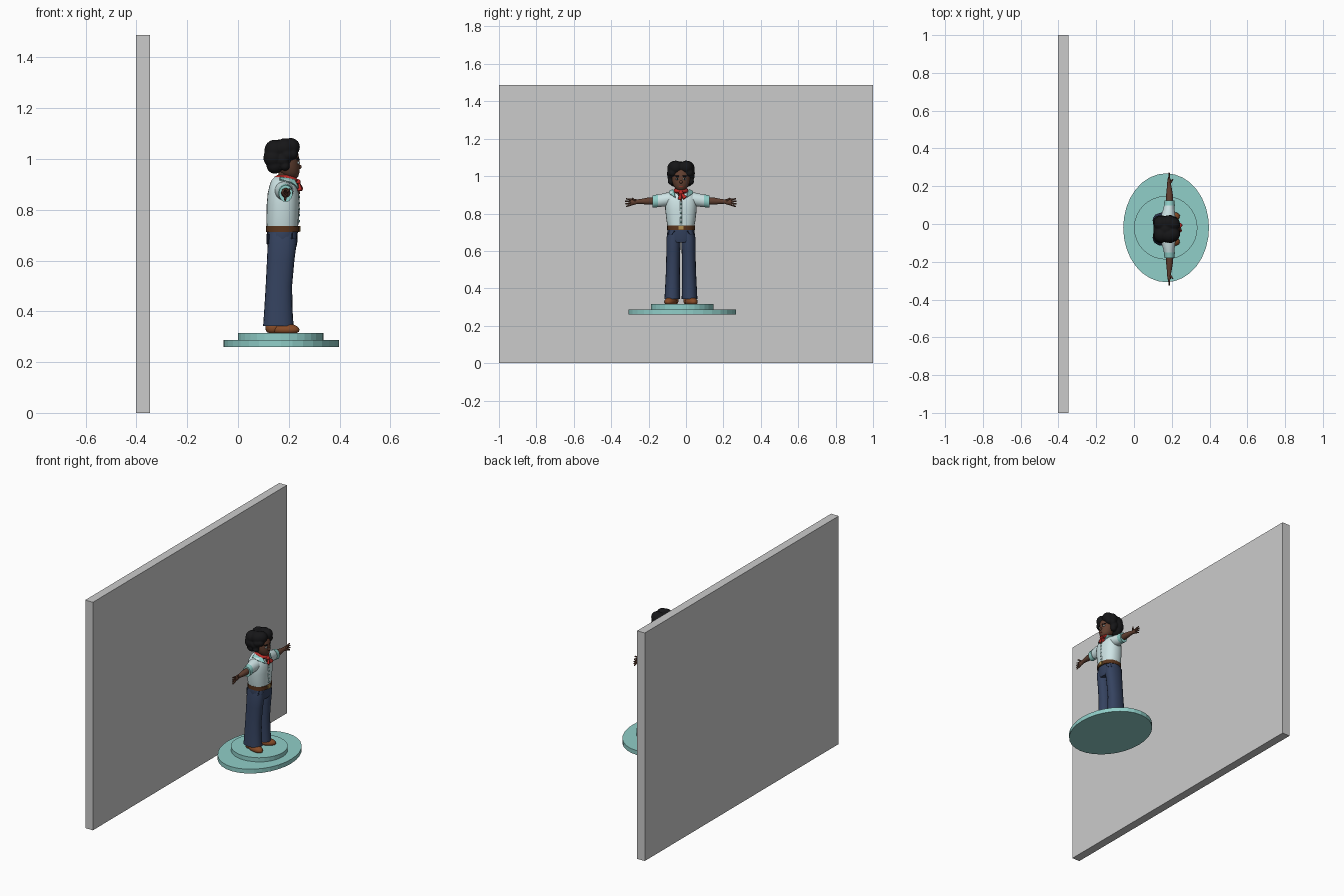
import bpy, bmesh, random
from math import cos, sin, pi
from mathutils import Vector, Matrix

random.seed(4)
Y0 = -0.027   # figure's plane of symmetry


def mat(name, c):
    m = bpy.data.materials.new(name)
    m.diffuse_color = (*c, 1)
    return m


TEAL = mat("teal", (0.28, 0.62, 0.58))
SKIN = mat("skin", (0.12, 0.05, 0.03))
HAIR = mat("hair", (0.008, 0.008, 0.009))
WHITE = mat("white", (0.62, 0.78, 0.79))
DENIM = mat("denim", (0.035, 0.055, 0.115))
DARK = mat("dark_denim", (0.012, 0.02, 0.045))
LEATHER = mat("leather", (0.10, 0.035, 0.012))
SHOE = mat("shoe", (0.24, 0.07, 0.02))
RED = mat("red", (0.5, 0.025, 0.02))
BRASS = mat("brass", (0.45, 0.28, 0.08))


def finish(name, bm, m=None, smooth=True):
    bmesh.ops.recalc_face_normals(bm, faces=bm.faces)
    me = bpy.data.meshes.new(name)
    bm.to_mesh(me)
    bm.free()
    o = bpy.data.objects.new(name, me)
    bpy.context.collection.objects.link(o)
    if m:
        me.materials.append(m)
    if smooth:
        bpy.ops.object.select_all(action='DESELECT')
        o.select_set(True)
        bpy.context.view_layer.objects.active = o
        bpy.ops.object.shade_smooth_by_angle(angle=0.9)
    return o


def loft(name, rings, m, axis='z', n=20, smooth=True, p=1.0):
    """rings: (x, y, z, half-size along x, other half-size); y is relative to Y0"""
    bm = bmesh.new()
    loops = []
    for x, y, z, a, b in rings:
        lp = []
        for i in range(n):
            t = 2 * pi * i / n
            c, s = cos(t), sin(t)
            u = a * abs(c) ** p * (1 if c > 0 else -1)
            v = b * abs(s) ** p * (1 if s > 0 else -1)
            off = (u, v, 0) if axis == 'z' else (u, 0, v)
            lp.append(bm.verts.new(Vector((x, y + Y0, z)) + Vector(off)))
        loops.append(lp)
    for q, r in zip(loops, loops[1:]):
        for i in range(n):
            bm.faces.new((q[i], q[(i + 1) % n], r[(i + 1) % n], r[i]))
    bm.faces.new(loops[0])
    bm.faces.new(loops[-1])
    return finish(name, bm, m, smooth)


def ball(name, c, r, m, turn=0, floor=None, seg=20):
    bm = bmesh.new()
    bmesh.ops.create_uvsphere(bm, u_segments=seg, v_segments=seg // 2, radius=1)
    bm.transform(Matrix.Translation((c[0], c[1] + Y0, c[2])) @ Matrix.Rotation(turn, 4, 'Z')
                 @ Matrix.Diagonal((*r, 1)))
    if floor:
        for v in bm.verts:
            v.co.z = max(v.co.z, floor)
    return finish(name, bm, m)


def rod(name, a, b, r1, r2, m, n=8):
    a, b = Vector(a), Vector(b)
    d = b - a
    bm = bmesh.new()
    bmesh.ops.create_cone(bm, cap_ends=True, segments=n, radius1=r1, radius2=r2, depth=d.length)
    bm.transform(Matrix.Translation((a + b) / 2 + Vector((0, Y0, 0)))
                 @ d.to_track_quat('Z', 'Y').to_matrix().to_4x4())
    return finish(name, bm, m)


def plate(name, pts, m, t=0.006):
    bm = bmesh.new()
    bm.faces.new([bm.verts.new((x, y + Y0, z)) for x, y, z in pts])
    o = finish(name, bm, m, False)
    s = o.modifiers.new("thick", 'SOLIDIFY')
    s.thickness, s.offset = t, 0
    return o


# Backdrop wall
bm = bmesh.new()
bmesh.ops.create_cube(bm, size=1)
bm.transform(Matrix.Translation((-0.375, 0, 0.744)) @ Matrix.Diagonal((0.055, 2, 1.488, 1)))
finish("back_wall", bm, None, False)

# Two-step base
loft("base_lower", [(0.17, 0.007, z, 0.227, 0.288) for z in (0.26, 0.288)], TEAL, n=32, smooth=False)
loft("base_upper", [(0.168, 0.007, z, 0.168, 0.168) for z in (0.288, 0.315)], TEAL, n=32, smooth=False)

# Hips, belt, shirt
loft("hips", [(0.172, 0, 0.645, 0.055, 0.06), (0.174, 0, 0.665, 0.059, 0.077),
              (0.175, 0, 0.72, 0.061, 0.071)], DENIM, p=0.85)
loft("belt", [(0.177, 0, z, 0.066, 0.074) for z in (0.713, 0.737)], LEATHER, p=0.85)
loft("shirt", [(0.175, 0, 0.73, 0.062, 0.071), (0.175, 0, 0.76, 0.063, 0.077),
               (0.177, 0, 0.82, 0.064, 0.084), (0.178, 0, 0.865, 0.061, 0.085),
               (0.177, 0, 0.895, 0.053, 0.080), (0.174, 0, 0.917, 0.042, 0.060),
               (0.175, 0, 0.93, 0.03, 0.034)], WHITE, n=28, p=0.85)
loft("placket", [(0.236, 0, 0.74, 0.003, 0.005), (0.24, 0, 0.82, 0.003, 0.005),
                 (0.238, 0, 0.866, 0.003, 0.005)], WHITE, n=8)
for i in range(5):
    ball("button", (0.241, 0, 0.755 + 0.024 * i), (0.004, 0.005, 0.005), TEAL, seg=8)
plate("buckle", [(0.244, y, z) for y, z in ((-.013, .714), (.013, .714), (.013, .737), (-.013, .737))], BRASS)
plate("chest_opening", [(0.242, 0, 0.862), (0.233, 0.02, 0.905), (0.233, -0.02, 0.905)], SKIN)

# Neck, head and face
loft("neck", [(0.178, 0, 0.9, 0.026, 0.027), (0.186, 0, 0.96, 0.024, 0.025)], SKIN)
loft("head", [(0.212, 0, 0.923, 0.016, 0.012), (0.208, 0, 0.931, 0.029, 0.027),
              (0.203, 0, 0.947, 0.039, 0.039), (0.198, 0, 0.97, 0.045, 0.047),
              (0.195, 0, 1.0, 0.046, 0.051), (0.193, 0, 1.03, 0.043, 0.048),
              (0.19, 0, 1.05, 0.03, 0.034)], SKIN)
ball("nose", (0.242, 0, 0.969), (0.009, 0.009, 0.009), SKIN, seg=12)
ball("mouth", (0.237, 0, 0.946), (0.006, 0.013, 0.003), RED, seg=10)

# Kerchief round the neck
loft("kerchief", [(0.18, 0, 0.905, 0.046, 0.04), (0.186, 0, 0.915, 0.05, 0.044),
                  (0.186, 0, 0.93, 0.042, 0.037), (0.186, 0, 0.937, 0.03, 0.029)], RED)
ball("kerchief_knot", (0.236, 0, 0.91), (0.011, 0.013, 0.011), RED, seg=12)
rod("kerchief_tail", (0.238, 0, 0.912), (0.244, 0.022, 0.882), 0.004, 0.013, RED)
rod("kerchief_tail", (0.238, 0, 0.912), (0.244, -0.008, 0.875), 0.004, 0.01, RED)

# Paired parts
for s in (1, -1):
    loft("trouser_leg", [(0.159, s * .046, 0.343, 0.06, 0.042), (0.159, s * .045, 0.40, 0.056, 0.040),
                         (0.161, s * .043, 0.5, 0.052, 0.037), (0.168, s * .041, 0.6, 0.054, 0.037),
                         (0.174, s * .039, 0.67, 0.057, 0.0385), (0.174, s * .036, 0.71, 0.055, 0.034)],
         DENIM, p=0.9)
    plate("front_pocket", [(0.231, s * .03, .709), (0.212, s * .062, .709),
                           (0.210, s * .069, .685), (0.227, s * .048, .685)], DARK)
    plate("back_pocket", [(0.116, s * .015, .705), (0.122, s * .055, .705),
                          (0.121, s * .055, .665), (0.116, s * .015, .665)], DARK)
    ball("shoe", (0.183, s * .055, 0.327), (0.062, 0.031, 0.026), SHOE, s * 0.3, 0.315)
    ball("shoe_heel", (0.14, s * .043, 0.335), (0.032, 0.03, 0.03), SHOE, 0, 0.315)
    loft("sleeve", [(0.18, s * .045, 0.881, 0.04, 0.032), (0.182, s * .08, 0.874, 0.036, 0.037),
                    (0.185, s * .11, 0.870, 0.029, 0.034), (0.187, s * .15, 0.865, 0.025, 0.031)],
         WHITE, 'y')
    loft("sleeve_cuff", [(0.187, s * .124, 0.868, 0.029, 0.034), (0.188, s * .152, 0.864, 0.027, 0.033)],
         TEAL, 'y')
    loft("arm", [(0.188, s * .13, 0.867, 0.019, 0.02), (0.188, s * .18, 0.866, 0.018, 0.019),
                 (0.187, s * .21, 0.865, 0.014, 0.014), (0.186, s * .232, 0.864, 0.011, 0.012),
                 (0.186, s * .25, 0.862, 0.010, 0.016), (0.186, s * .268, 0.86, 0.008, 0.016)], SKIN, 'y', n=14)
    for k in range(4):   # spread fingers
        f = k - 1.5
        rod("finger", (0.186, s * .262, 0.861 + f * .008), (0.186, s * (.3 - .004 * abs(f)), 0.858 + f * .014),
            0.0055, 0.0035, SKIN)
    rod("thumb", (0.19, s * .243, 0.868), (0.205, s * .262, 0.882), 0.006, 0.004, SKIN)
    plate("collar", [(0.165, s * .045, .928), (0.222, s * .036, .918), (0.238, s * .03, .885),
                     (0.21, s * .062, .906), (0.165, s * .062, .918)], TEAL)
    ball("eye", (0.237, s * .02, 0.985), (0.005, 0.009, 0.006), WHITE, s * 0.4, seg=10)
    ball("pupil", (0.2405, s * .02, 0.985), (0.003, 0.005, 0.005), HAIR, s * 0.4, seg=8)
    rod("eyebrow", (0.24, s * .01, 0.999), (0.231, s * .033, 1.0), 0.004, 0.003, HAIR)

# Curly hair: overlapping clumps fused by remeshing
bm = bmesh.new()
clumps = [(.148, 0, 1.015, .046), (.17, 0, 1.03, .048)]
for s in (1, -1):
    clumps += [(.140, s * .034, 1.005, .040), (.145, s * .03, 1.035, .041), (.145, s * .032, .975, .033),
               (.185, s * .033, 1.042, .040), (.208, s * .027, 1.047, .036), (.178, s * .043, .998, .030),
               (.192, s * .049, 1.015, .026), (.213, s * .044, 1.018, .022), (.185, s * .051, .972, .019)]
for x, y, z, r in clumps:
    bmesh.ops.create_icosphere(bm, subdivisions=3, radius=r, matrix=Matrix.Translation((x, y + Y0, z)))
    for k in range(4):
        d = Vector((random.uniform(-1, .4), random.uniform(-1, 1), random.uniform(-.6, 1))).normalized()
        bmesh.ops.create_icosphere(bm, subdivisions=2, radius=r * .35,
                                   matrix=Matrix.Translation(Vector((x, y + Y0, z)) + d * r * .68))
hair = finish("hair", bm, HAIR)
rm = hair.modifiers.new("fuse", 'REMESH')
rm.mode, rm.voxel_size, rm.use_smooth_shade = 'VOXEL', 0.005, True
